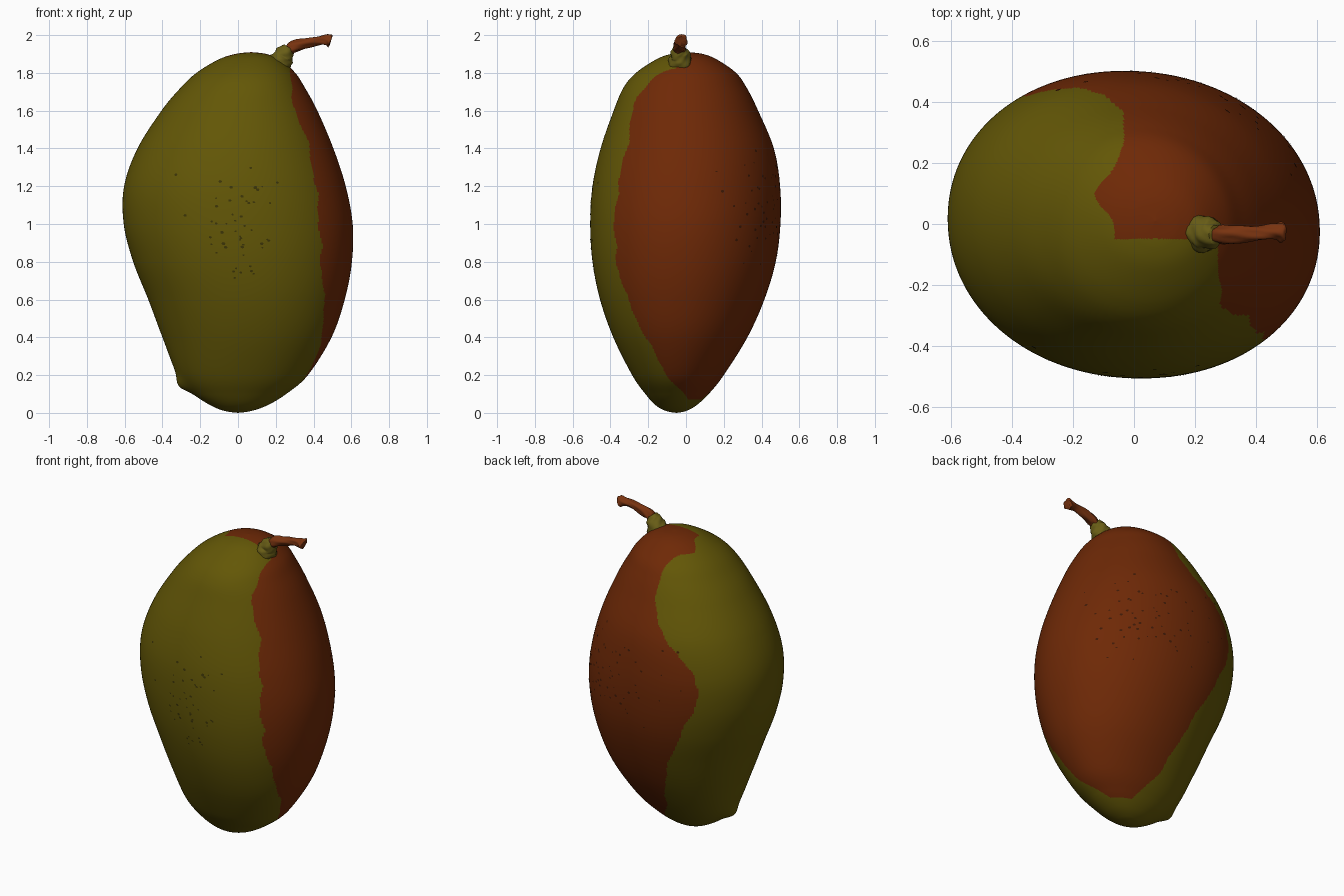
import bpy, bmesh, math, random
from mathutils import Vector

random.seed(4)
cube = bpy.data.objects.get("Cube")
if cube:
    bpy.data.objects.remove(cube, do_unlink=True)


def material(name, colour):
    mat = bpy.data.materials.new(name)
    mat.use_nodes = True
    rgba = (*colour, 1)
    mat.diffuse_color = rgba
    shader = mat.node_tree.nodes["Principled BSDF"]
    shader.inputs["Base Color"].default_value = rgba
    shader.inputs["Roughness"].default_value = 0.6
    return mat


green = material("olive_green_skin", (.125, .095, .002))
red = material("rusty_red_skin", (.157, .022, .002))
neck_green = material("neck_green", (.14, .11, .008))
bark = material("stem_brown", (.19, .033, .005))
dark_olive = material("dark_olive_speckle", (.045, .035, .002))
dark_red = material("dark_red_speckle", (.05, .01, .002))


def finish(name, bm, materials):
    bmesh.ops.recalc_face_normals(bm, faces=bm.faces)
    mesh = bpy.data.meshes.new(name)
    bm.to_mesh(mesh)
    bm.free()
    for mat in materials:
        mesh.materials.append(mat)
    obj = bpy.data.objects.new(name, mesh)
    bpy.context.collection.objects.link(obj)
    bpy.ops.object.select_all(action="DESELECT")
    obj.select_set(True)
    bpy.context.view_layer.objects.active = obj
    bpy.ops.object.shade_smooth_by_angle(angle=math.radians(50))


def skin_rings(bm, rings):
    """Join equal rings of vertices into a band."""
    for low, high in zip(rings, rings[1:]):
        for i in range(len(low)):
            j = (i + 1) % len(low)
            bm.faces.new((low[i], low[j], high[j], high[i]))


def fan(bm, ring, point):
    """Close a ring with triangles to one point."""
    tip = bm.verts.new(point)
    for i, vert in enumerate(ring):
        bm.faces.new((vert, ring[(i + 1) % len(ring)], tip))


def spline(rows, t):
    """Smooth curve through rows of values, t from 0 to 1."""
    last = len(rows) - 1
    i = min(int(t * last), last - 1)
    f = t * last - i
    a, b, c, d = (rows[min(max(i + k, 0), last)] for k in (-1, 0, 1, 2))
    return [q + f / 2 * (r - p + f * (2 * p - 5 * q + 4 * r - s + f * (3 * (q - r) + s - p)))
            for p, q, r, s in zip(a, b, c, d)]


def lookup(table, z):
    """Straight interpolation in a table of (height, value)."""
    for (z0, a), (z1, b) in zip(table, table[1:]):
        if z <= z1:
            return a + (b - a) * max(0, (z - z0) / (z1 - z0))
    return table[-1][1]


# Fruit outline: height, left, right, front and back extents
outline = [
    (0, 0, 0, -.05, -.05), (.01, -.07, .07, -.105, .0), (.04, -.145, .155, -.16, .055),
    (.1, -.235, .255, -.215, .12), (.2, -.32, .37, -.285, .2), (.4, -.4, .495, -.385, .325),
    (.6, -.475, .565, -.455, .415), (.8, -.555, .603, -.495, .475), (1, -.605, .607, -.507, .5),
    (1.2, -.603, .57, -.495, .498), (1.4, -.532, .505, -.452, .465), (1.6, -.405, .42, -.383, .382),
    (1.72, -.305, .355, -.332, .322), (1.8, -.22, .303, -.265, .265), (1.87, -.105, .225, -.16, .165),
    (1.9, -.015, .15, -.08, .09), (1.91, .07, .07, .01, .01)]
NUB = Vector((-.29, -.05, .15))


def fuller(value):
    return math.copysign(abs(value) ** .97, value)


def surface(t, angle):
    z, left, right, front, back = spline(outline, t)
    # Slightly squared and skewed oval section
    p = Vector(((left + right) / 2 + (right - left) / 2 * fuller(math.cos(angle)),
                (front + back) / 2 + (back - front) / 2 * fuller(math.sin(angle - .035)), z))
    # Small nub low on the right-hand side
    lift = .028 * math.exp(-((p - NUB).length / .055) ** 2)
    return p + lift * Vector((-.9, 0, -.4))


# Limits of the red blush, by height
front_limit = [(.06, .02), (.2, -.1), (.4, -.215), (.6, -.31), (.8, -.37), (1, -.38),
               (1.2, -.36), (1.4, -.315), (1.6, -.28), (1.76, -.24), (1.82, -.09), (1.86, -.05)]
back_limit = [(.08, .08), (.22, -.01), (.54, -.12), (.8, -.25), (1, -.35), (1.14, -.385),
              (1.25, -.34), (1.4, -.19), (1.5, -.1), (1.6, -.04), (1.8, -.035), (1.87, -.06)]


def is_red(p):
    wave = .005 * math.sin(23 * p.z) + .003 * math.sin(47 * p.z + 9 * p.x)
    if p.z < .07 + wave or (p.y < -.05 and p.x < .28 + wave):
        return False
    front = lookup(front_limit, p.z) if p.x > 0 else -.05
    back = lookup(back_limit, p.z)
    if p.z > 1.8:
        # Rounded tongue of red across the crown
        back -= .07 * math.exp(-((p.y - .1) / .06) ** 2)
    return p.y > front + wave and p.x > back + wave


# Fruit body, coloured by the blush limits
bm = bmesh.new()
SIDES, ROWS = 340, 340
rings = [[bm.verts.new(surface(r / ROWS, math.tau * i / SIDES)) for i in range(SIDES)]
         for r in range(1, ROWS)]
skin_rings(bm, rings)
fan(bm, rings[0], surface(0, 0))
fan(bm, rings[-1], surface(1, 0))
for face in bm.faces:
    face.material_index = int(is_red(face.calc_center_median()))
finish("fruit_body", bm, [green, red])


# Skin speckles: thin flat dots on the front and back
def add_speckles(name, mat, count, middle, spread, height):
    bm = bmesh.new()
    for _ in range(count):
        angle = math.radians(random.gauss(middle, spread))
        t = height + random.triangular(-.11, .11)
        p = surface(t, angle)
        across = (surface(t, angle + .01) - p).normalized()
        up = (surface(t + .005, angle) - p).normalized()
        normal = across.cross(up).normalized()
        size = random.uniform(.004, .008)
        dot = [bm.verts.new(p + normal * .002 + size * (across * math.cos(a) * 1.3 + up * math.sin(a)))
               for a in (math.tau * k / 7 for k in range(7))]
        bm.faces.new(dot)
    finish(name, bm, [mat])


add_speckles("front_speckles", dark_olive, 50, 268, 12, .5)
add_speckles("back_speckles", dark_red, 65, 66, 20, .52)


def knobbly_tube(name, path, mat, bump, sides=20, steps=28):
    """Tube through (x, y, z, radius) rows with an uneven surface."""
    bm = bmesh.new()
    rings = []
    for s in range(steps + 1):
        t = s / steps
        *centre, radius = spline(path, t)
        ahead = Vector(spline(path, min(t + .01, 1))[:3])
        behind = Vector(spline(path, max(t - .01, 0))[:3])
        along = (ahead - behind).normalized()
        side = along.cross(Vector((0, 1, 0))).normalized()
        other = along.cross(side)
        ring = []
        for i in range(sides):
            a = math.tau * i / sides
            r = radius * (1 + bump * math.sin(3 * a + 11 * t) + bump * math.sin(5 * a - 17 * t))
            ring.append(bm.verts.new(Vector(centre) + r * (side * math.cos(a) + other * math.sin(a))))
        rings.append(ring)
    skin_rings(bm, rings)
    fan(bm, rings[0], path[0][:3])
    fan(bm, rings[-1], path[-1][:3])
    finish(name, bm, [mat])


# Green neck and woody stem
knobbly_tube("stem_neck", [(.205, -.03, 1.825, .06), (.225, -.03, 1.86, .062), (.24, -.03, 1.888, .053),
                           (.255, -.035, 1.912, .045), (.27, -.035, 1.934, .03)], neck_green, .05)
knobbly_tube("stem", [(.265, -.035, 1.91, .024), (.29, -.035, 1.936, .031), (.35, -.032, 1.955, .028),
                      (.42, -.03, 1.97, .023), (.465, -.025, 1.973, .027),
                      (.485, -.025, 1.97, .034), (.492, -.025, 1.968, .026)], bark, .08)
